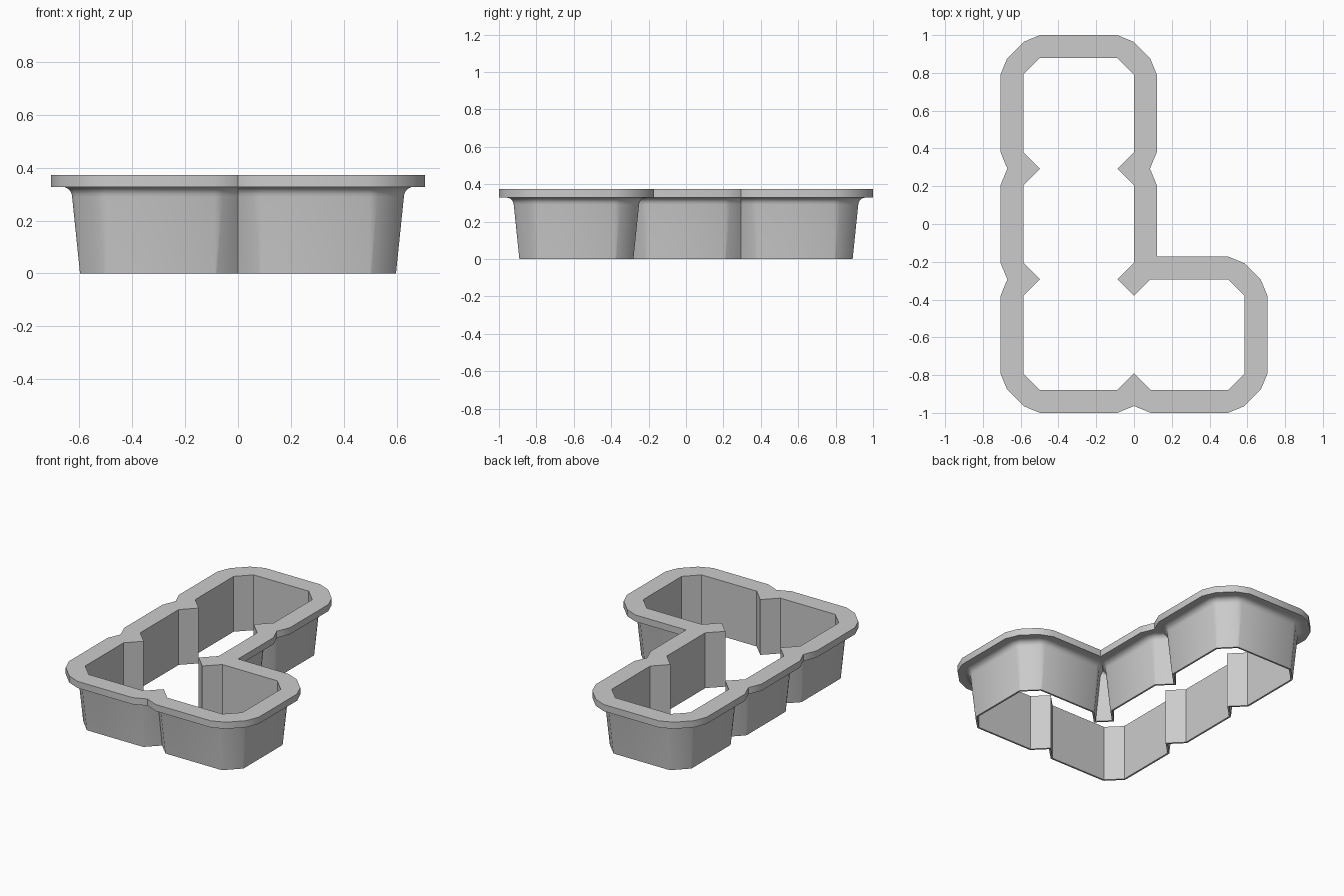
import bpy
import bmesh
from math import cos, sin, pi, radians, sqrt

cube = bpy.data.objects.get("Cube")
if cube:
    bpy.data.objects.remove(cube, do_unlink=True)

HALF = 0.293      # half the cell pitch
FLAT = 0.205      # half the straight part of a cell side
TOP = 0.373       # height of the rim top
RIM_Z = 0.328     # underside of the rim
RIM_D = 0.121     # rim overhang past the cavity
CELLS = [(-1, 2), (-1, 0), (-1, -2), (1, -2)]

grey = bpy.data.materials.new("plain grey")
grey.use_nodes = True
grey.diffuse_color = (0.6, 0.6, 0.6, 1)
grey.node_tree.nodes["Principled BSDF"].inputs["Base Color"].default_value = (0.6, 0.6, 0.6, 1)


def ring(cell, d):
    """Chamfered square grown outward by d, with its corners bevelled."""
    pts = []
    for k in range(8):
        a = k * pi / 4
        dist, half = (HALF, FLAT) if k % 2 == 0 else \
            ((HALF + FLAT) / sqrt(2), (HALF - FLAT) / sqrt(2))
        for t in (-half, half):
            pts.append((cell[0] * HALF + cos(a) * (dist + d) - sin(a) * t,
                        cell[1] * HALF + sin(a) * (dist + d) + cos(a) * t))
    return pts


def finish(bm, name):
    bmesh.ops.recalc_face_normals(bm, faces=bm.faces)
    mesh = bpy.data.meshes.new(name)
    bm.to_mesh(mesh)
    bm.free()
    mesh.materials.append(grey)
    obj = bpy.data.objects.new(name, mesh)
    bpy.context.collection.objects.link(obj)
    return obj


def cell_solid(cell, profile, name):
    bm = bmesh.new()
    rings = [[bm.verts.new((x, y, z)) for x, y in ring(cell, d)] for d, z in profile]
    for low, high in zip(rings, rings[1:]):
        for i in range(len(low)):
            j = (i + 1) % len(low)
            bm.faces.new((low[i], low[j], high[j], high[i]))
    bm.faces.new(rings[0][::-1])
    bm.faces.new(rings[-1])
    return finish(bm, name)


def cavity_solid():
    # cells share their straight sides, so merge them into one outline
    bm = bmesh.new()
    for cell in CELLS:
        bm.faces.new([bm.verts.new((x, y, -0.1)) for x, y in ring(cell, 0)[::2]])
    bmesh.ops.remove_doubles(bm, verts=bm.verts, dist=0.001)
    bmesh.ops.dissolve_faces(bm, faces=bm.faces[:])
    out = bmesh.ops.extrude_face_region(bm, geom=bm.faces[:])
    moved = [v for v in out["geom"] if isinstance(v, bmesh.types.BMVert)]
    bmesh.ops.translate(bm, verts=moved, vec=(0, 0, 0.7))
    return finish(bm, "cavity_cutter")


def combine(target, tool, operation):
    tool.hide_render = True
    mod = target.modifiers.new(operation.lower(), "BOOLEAN")
    mod.operation = operation
    mod.solver = "EXACT"
    mod.object = tool
    bpy.context.view_layer.objects.active = target
    bpy.ops.object.modifier_apply(modifier=mod.name)
    bpy.data.objects.remove(tool, do_unlink=True)


# Wall profile: tapered wall, rounded fillet, overhanging rim
R = 0.038
profile = [(0.012, 0)]
for i in range(6):
    a = i / 5 * pi / 2
    profile.append((0.042 + R * (1 - cos(a)), RIM_Z - R * (1 - sin(a))))
profile += [(RIM_D, RIM_Z), (RIM_D, TOP)]

# Walls and rim, joined cell by cell
body = cell_solid(CELLS[0], profile, "walls_and_rim")
for c in CELLS[1:]:
    combine(body, cell_solid(c, profile, "cell"), "UNION")

# Hollow it right through
combine(body, cavity_solid(), "DIFFERENCE")

# Smooth fillet and corners, crisp edges elsewhere
bpy.ops.object.select_all(action="DESELECT")
body.select_set(True)
bpy.context.view_layer.objects.active = body
bpy.ops.object.shade_smooth_by_angle(angle=radians(30))
